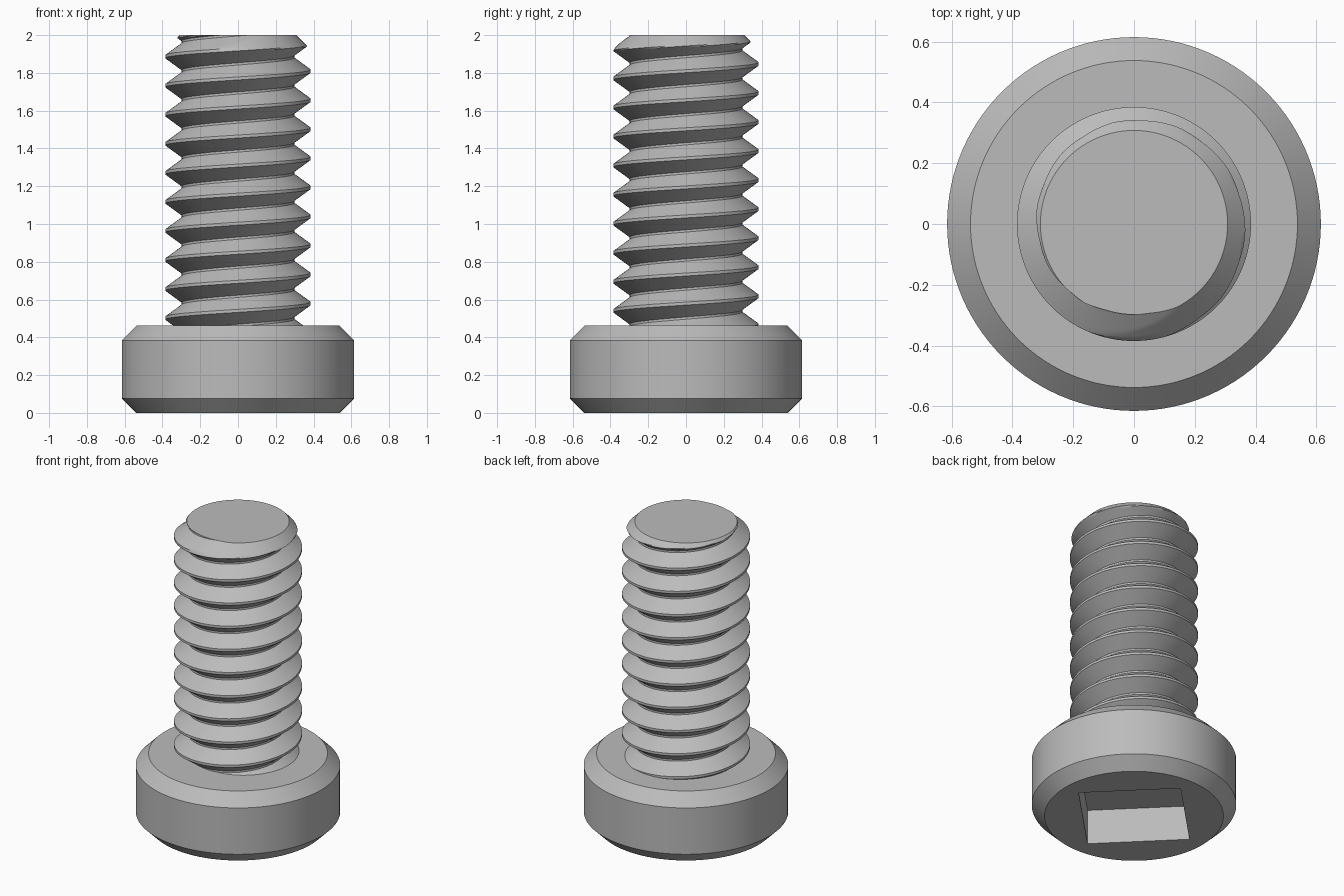
import bpy, bmesh, math

old = bpy.data.objects.get("Cube")
if old:
    bpy.data.objects.remove(old, do_unlink=True)

SEGMENTS = 120
PITCH, TURNS = 0.1538, 13
CREST, ROOT = 0.385, 0.298
CREST_FLAT, ROOT_FLAT = 0.016, 0.012
STEPS = 10                      # rings on each thread flank
START = 1.194 - 7 * PITCH       # height of a crest on the +x side
TOP, TIP_RADIUS = 2.0, 0.308
HEAD_RADIUS, HEAD_HEIGHT, BEVEL = 0.615, 0.4615, 0.077
SOCKET_WIDTH, SOCKET_DEPTH = 0.615, 0.231

steel = bpy.data.materials.new("steel grey")
steel.use_nodes = True
steel.diffuse_color = (0.5, 0.5, 0.5, 1)
steel.node_tree.nodes["Principled BSDF"].inputs["Base Color"].default_value = steel.diffuse_color


def finish(name, bm):
    bmesh.ops.recalc_face_normals(bm, faces=bm.faces)
    mesh = bpy.data.meshes.new(name)
    bm.to_mesh(mesh)
    bm.free()
    mesh.materials.append(steel)
    obj = bpy.data.objects.new(name, mesh)
    bpy.context.collection.objects.link(obj)
    return obj


def activate(obj):
    bpy.ops.object.select_all(action="DESELECT")
    obj.select_set(True)
    bpy.context.view_layer.objects.active = obj


def smooth(obj):
    activate(obj)
    bpy.ops.object.shade_smooth_by_angle(angle=math.radians(28))


# Head: turned disc with a bevel on both rims
bm = bmesh.new()
inner = HEAD_RADIUS - BEVEL
rings = []
for r, z in ((inner, 0), (HEAD_RADIUS, BEVEL),
             (HEAD_RADIUS, HEAD_HEIGHT - BEVEL), (inner, HEAD_HEIGHT)):
    rings.append([bm.verts.new((r * math.cos(a), r * math.sin(a), z))
                  for a in (math.tau * i / SEGMENTS for i in range(SEGMENTS))])
for low, high in zip(rings, rings[1:]):
    for i in range(SEGMENTS):
        j = (i + 1) % SEGMENTS
        bm.faces.new((low[i], low[j], high[j], high[i]))
bm.faces.new(rings[0])
bm.faces.new(rings[-1])
head = finish("head", bm)

# Square drive socket cut into the underside
bm = bmesh.new()
bmesh.ops.create_cube(bm, size=1)
bmesh.ops.scale(bm, vec=(SOCKET_WIDTH, SOCKET_WIDTH, 2 * SOCKET_DEPTH), verts=bm.verts)
cutter = finish("socket_cutter", bm)
cutter.rotation_euler.z = math.radians(45)
cutter.hide_render = True
cut = head.modifiers.new("socket", "BOOLEAN")
cut.operation, cut.solver, cut.object = "DIFFERENCE", "EXACT", cutter
activate(head)
bpy.ops.object.modifier_apply(modifier=cut.name)
bpy.data.objects.remove(cutter, do_unlink=True)
smooth(head)

# One pitch of the thread profile: (height, radius), from crest to crest
flank = (PITCH - CREST_FLAT - ROOT_FLAT) / 2
profile = []
for s in range(STEPS + 1):
    t = s / STEPS
    profile.append((CREST_FLAT / 2 + flank * t, CREST + (ROOT - CREST) * t))
profile += [(PITCH - z, r) for z, r in reversed(profile)]

# Threaded shank: helical sheet, with a conical lead-in at the tip
bm = bmesh.new()
count = len(profile)
rows = []
for j in range((TURNS + 1) * count):
    turn, k = divmod(j, count)
    offset, radius = profile[k]
    row = []
    for i in range(SEGMENTS):
        a = math.tau * i / SEGMENTS
        z = START + PITCH * (turn + i / SEGMENTS) + offset
        r = max(0.05, min(radius, TIP_RADIUS + TOP - z))
        row.append(bm.verts.new((r * math.cos(a), r * math.sin(a), z)))
    rows.append(row)
for j in range(TURNS * count - 1):
    for i in range(SEGMENTS):
        if i + 1 < SEGMENTS:
            right = rows[j][i + 1], rows[j + 1][i + 1]
        else:                   # the seam joins the next turn
            right = rows[j + count][0], rows[j + count + 1][0]
        bm.faces.new((rows[j][i], right[0], right[1], rows[j + 1][i]))

# Trim the shank flat at the tip and just inside the head
for height, direction in ((TOP, 1), (HEAD_HEIGHT - 0.03, -1)):
    result = bmesh.ops.bisect_plane(
        bm, geom=bm.verts[:] + bm.edges[:] + bm.faces[:], dist=1e-5,
        plane_co=(0, 0, height), plane_no=(0, 0, direction), clear_outer=True)
    rim = [e for e in result["geom_cut"] if isinstance(e, bmesh.types.BMEdge)]
    bmesh.ops.edgeloop_fill(bm, edges=rim)
loose = [v for v in bm.verts if not v.link_faces]
bmesh.ops.delete(bm, geom=loose, context="VERTS")
smooth(finish("threaded_shank", bm))
